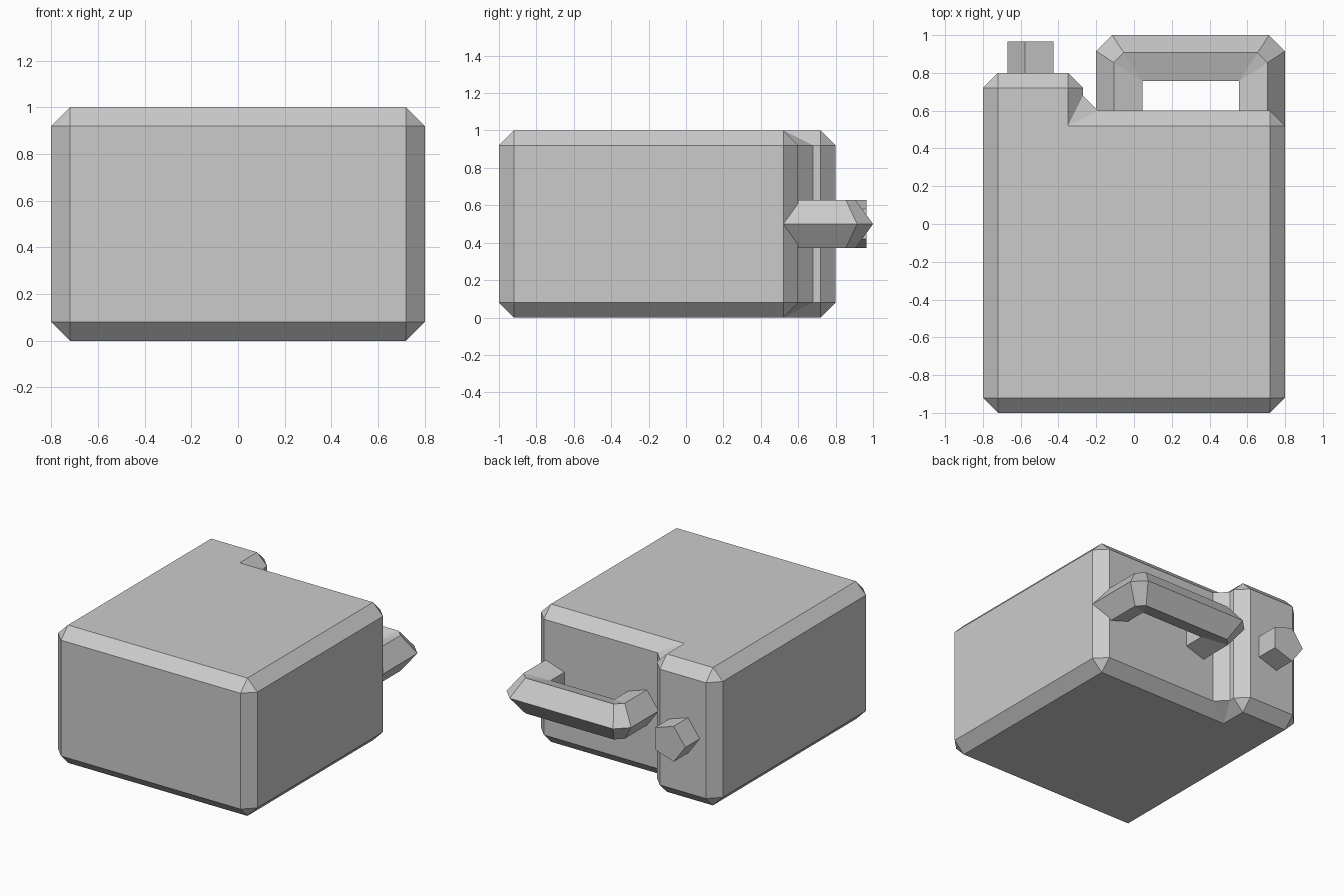
import bpy, bmesh, math

old = bpy.data.objects.get("Cube")
if old:
    bpy.data.objects.remove(old, do_unlink=True)

GREY = (0.6, 0.6, 0.6, 1)
mat = bpy.data.materials.new("plain grey")
mat.use_nodes = True
mat.diffuse_color = GREY
mat.node_tree.nodes["Principled BSDF"].inputs["Base Color"].default_value = GREY

MID_Z = 0.5     # height of the handle and spout axes
R = 0.135       # radius of the five-sided tubes
BEVEL = 0.08


def finish(name, bm):
    bmesh.ops.recalc_face_normals(bm, faces=bm.faces)
    mesh = bpy.data.meshes.new(name)
    bm.to_mesh(mesh)
    bm.free()
    mesh.materials.append(mat)
    obj = bpy.data.objects.new(name, mesh)
    bpy.context.collection.objects.link(obj)
    return obj


def skin(name, rings):
    """Join a series of equal rings into a capped tube."""
    bm = bmesh.new()
    loops = [[bm.verts.new(p) for p in ring] for ring in rings]
    for a, b in zip(loops, loops[1:]):
        for i in range(len(a)):
            j = (i + 1) % len(a)
            bm.faces.new((a[i], a[j], b[j], b[i]))
    bm.faces.new(loops[0])
    bm.faces.new(loops[-1])
    return finish(name, bm)


# Pentagon section as (outward offset, height), one corner pointing outward
section = [(R * math.cos(math.tau * i / 5), R * math.sin(math.tau * i / 5))
           for i in range(5)]

# Body: stepped slab with chamfered edges
outline = [(-0.8, -1), (0.8, -1), (0.8, 0.6), (-0.27, 0.6), (-0.27, 0.8), (-0.8, 0.8)]
body = skin("body", [[(x, y, z) for x, y in outline] for z in (0, 1)])
bevel = body.modifiers.new("chamfer", 'BEVEL')
bevel.width = BEVEL
bevel.segments = 1
bevel.limit_method = 'ANGLE'

# Spout: short pentagonal stub on the tall shoulder
skin("spout", [[(-0.535 - o, y, MID_Z + h) for o, h in section] for y in (0.72, 0.965)])

# Handle: two legs and a bar, with cut outer corners
MID_X, HALF, BAR_Y = 0.3, 0.365, 0.865


def handle_ring(side, along_leg, along_bar):
    """Ring at one corner; the cut fades out towards the inner side."""
    ring = []
    for o, h in section:
        cut = 0.085 * (o + 0.8 * R) / (1.8 * R)
        x = MID_X + side * (HALF + o - max(cut, 0) * along_bar)
        ring.append((x, BAR_Y + o - max(cut, 0) * along_leg, MID_Z + h))
    return ring


def leg_end(side):
    return [(MID_X + side * (HALF + o), 0.5, MID_Z + h) for o, h in section]


handle = skin("handle", [
    leg_end(-1), handle_ring(-1, 1, 0), handle_ring(-1, 0, 1),
    handle_ring(1, 0, 1), handle_ring(1, 1, 0), leg_end(1)])
bm = bmesh.new()
bm.from_mesh(handle.data)
bmesh.ops.remove_doubles(bm, verts=bm.verts, dist=0.002)
bm.to_mesh(handle.data)
bm.free()
